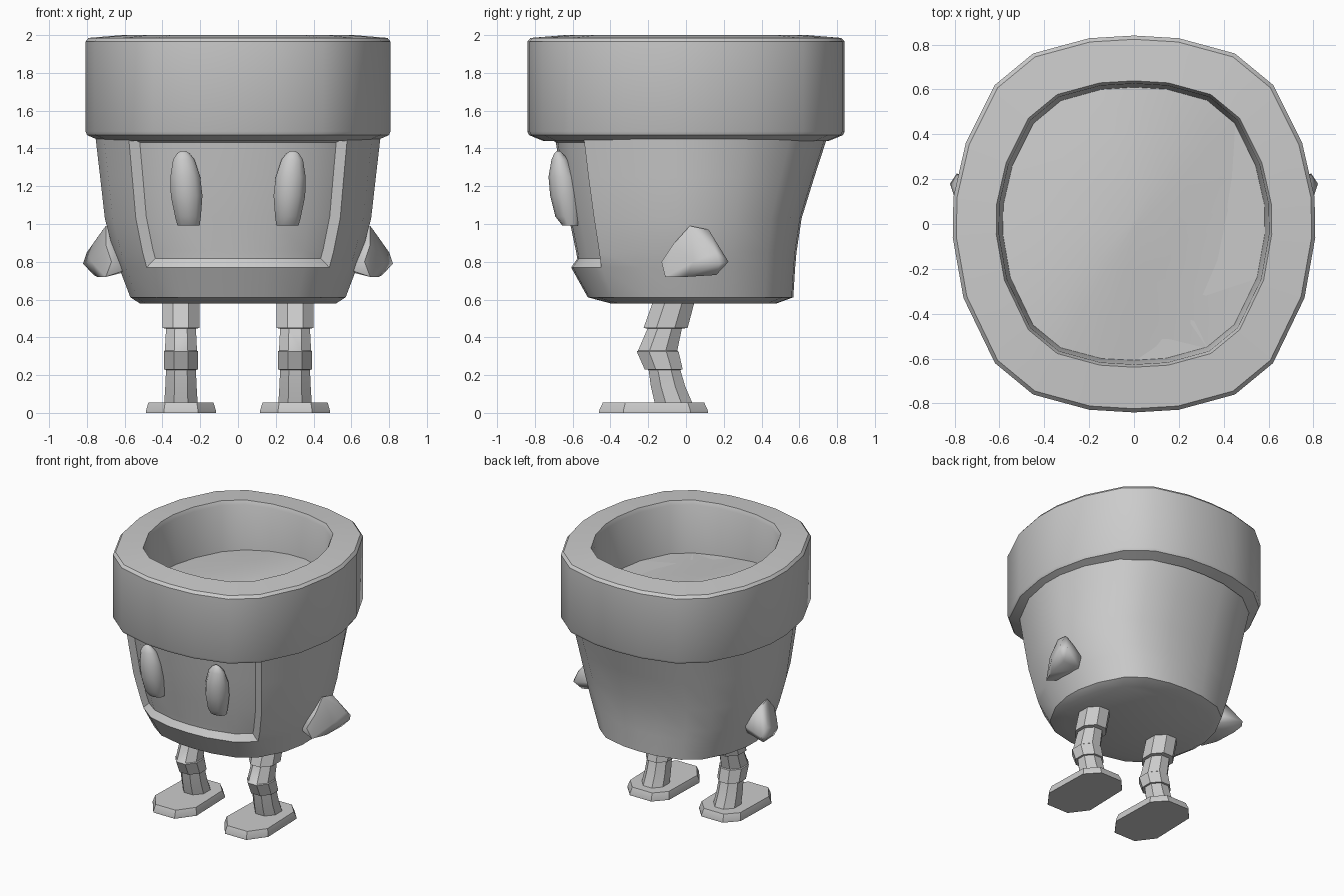
import bpy, bmesh, math
from mathutils import Vector

if "Cube" in bpy.data.objects:
    bpy.data.objects.remove(bpy.data.objects["Cube"])

# Half outline of the pot seen from above (back to front), mirrored to a ring
HALF = [(0, .84), (.2, .828), (.45, .76), (.62, .62), (.75, .36), (.805, .12),
        (.808, -.06), (.76, -.33), (.62, -.62), (.45, -.76), (.2, -.828), (0, -.84)]
OUTLINE = HALF + [(-x, y) for x, y in HALF[-2:0:-1]]


def pot_ring(z, x, front, back):
    return [(px / .808 * x, py / .84 * (back if py > 0 else front), z) for px, py in OUTLINE]


def ellipse(c, rx, ry, n=8):
    return [(c[0] + rx * math.cos(math.tau * (i + .5) / n),
             c[1] + ry * math.sin(math.tau * (i + .5) / n), c[2]) for i in range(n)]


def loft(rings, caps=True):
    bm = bmesh.new()
    loops = [[bm.verts.new(p) for p in r] for r in rings]
    n = len(rings[0])
    for a, b in zip(loops, loops[1:]):
        for i in range(n):
            bm.faces.new((a[i], a[(i + 1) % n], b[(i + 1) % n], b[i]))
    if caps:
        bm.faces.new(loops[0])
        bm.faces.new(loops[-1])
    bmesh.ops.recalc_face_normals(bm, faces=bm.faces)
    return bm


def finish(bm, name, angle=35):
    me = bpy.data.meshes.new(name)
    bm.to_mesh(me)
    bm.free()
    ob = bpy.data.objects.new(name, me)
    bpy.context.collection.objects.link(ob)
    bpy.ops.object.select_all(action='DESELECT')
    ob.select_set(True)
    bpy.context.view_layer.objects.active = ob
    bpy.ops.object.shade_smooth_by_angle(angle=math.radians(angle))
    return ob


def mirrored(bm, name, angle=35):
    # Right-hand part plus its copy across x = 0
    geom = bm.verts[:] + bm.edges[:] + bm.faces[:]
    new = bmesh.ops.duplicate(bm, geom=geom)["geom"]
    for v in [g for g in new if isinstance(g, bmesh.types.BMVert)]:
        v.co.x *= -1
    bmesh.ops.reverse_faces(bm, faces=[g for g in new if isinstance(g, bmesh.types.BMFace)])
    return finish(bm, name, angle)


# Pot body with a recessed face panel
body = loft([pot_ring(*r) for r in [
    (.58, .52, .40, .48), (.612, .57, .52, .568), (.77, .63, .608, .578),
    (.85, .658, .622, .585), (1.03, .705, .66, .612), (1.25, .73, .70, .68),
    (1.465, .755, .735, .75)]])
panel = []
for f in body.faces:
    c = f.calc_center_median()
    if c.y < -.4 and c.z > .77 and abs(f.normal.z) < .7 and \
            all(abs(v.co.x / v.co.y) < 1.5 for v in f.verts):
        xs = [abs(v.co.x) for v in f.verts]
        if max(xs) < .62:
            panel.append(f)
bmesh.ops.inset_region(body, faces=panel, thickness=.04, depth=-.04,
                       use_even_offset=True, use_boundary=True)
finish(body, "pot_body")

# Thick rim with chamfered edges and inner wall
finish(loft([pot_ring(z, .808 * s, .84 * s, .84 * s) for z, s in [
    (1.44, .90), (1.47, .988), (1.49, 1), (1.965, 1), (1.985, .98),
    (2.0, .76), (1.97, .745), (1.58, .72)]], caps=False), "pot_rim", 30)


# Uneven soil inside the rim
def soil_ring(s):
    return [(x * s, y * s, 1.64 + .03 * math.sin(4 * x * s - 2 * y * s + 2.2) + .03 * (.73 - s))
            for x, y in OUTLINE]


finish(loft([soil_ring(s) for s in (.73, .5, .25, .02)]), "soil", 60)

# Eyes: tapered pods with a blunt lower end
mirrored(loft([ellipse((x, y, z), rx, ry, 10) for x, y, z, rx, ry in [
    (.263, -.605, 1.02, .035, .02), (.262, -.61, .992, .062, .045),
    (.265, -.622, 1.04, .072, .07), (.272, -.637, 1.15, .088, .082),
    (.279, -.65, 1.25, .083, .078), (.287, -.667, 1.34, .06, .045),
    (.29, -.675, 1.375, .034, .022), (.29, -.675, 1.387, .012, .01)]]), "eyes", 50)

# Arms: small pointed nubs
arm = bmesh.new()
for p in [(.82, .18, .79), (.80, .16, .85), (.70, .02, .99), (.715, .12, .97),
          (.79, .225, .80), (.765, .16, .73), (.70, -.11, .72), (.67, -.13, .80),
          (.70, -.07, .89), (.745, .0, .72), (.775, .04, .80), (.58, .0, .93),
          (.58, .16, .82), (.58, -.09, .76), (.58, .12, .75)]:
    arm.verts.new(p)
bmesh.ops.convex_hull(arm, input=arm.verts[:])
bmesh.ops.recalc_face_normals(arm, faces=arm.faces)
mirrored(arm, "arms", 60)

# Legs: thigh cuff, bent knee with a band, shin
mirrored(loft([ellipse((.302, y, z), rx * 1.07, ry * 1.07) for y, z, rx, ry in [
    (-.055, .62, .10, .11), (-.108, .45, .10, .118), (-.113, .446, .08, .092),
    (-.15, .33, .086, .105), (-.15, .325, .092, .112), (-.118, .23, .092, .102),
    (-.114, .228, .080, .085), (-.095, .14, .084, .092), (-.062, .04, .09, .102)]]), "legs")

# Feet: bevelled elongated octagon slabs
FOOT = [(-.09, -.288), (.09, -.288), (.185, -.16), (.175, .195),
        (.09, .288), (-.09, .288), (-.175, .195), (-.185, -.16)]
mirrored(loft([[(.302 + x * s, -.172 + y * s, z) for x, y in FOOT]
               for z, s in [(0, 1), (.012, 1), (.056, .93)]]), "feet", 25)
